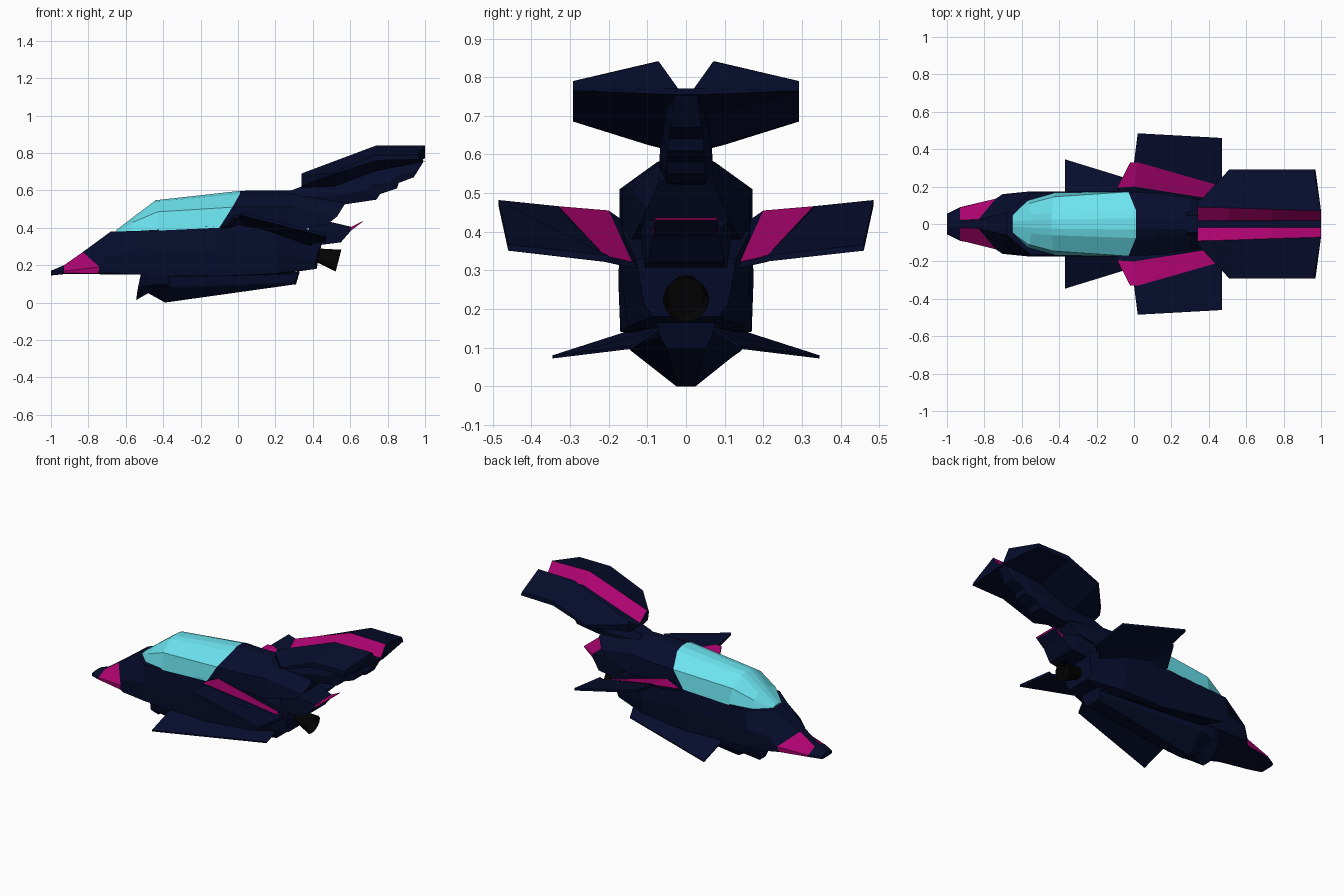
import bpy, bmesh, math
from mathutils import Matrix, Vector


def material(name, rgb):
    m = bpy.data.materials.new(name)
    m.diffuse_color = (*rgb, 1)
    return m


NAVY = material("navy", (0.002, 0.004, 0.026))
PINK = material("magenta", (0.42, 0.001, 0.16))
GLASS = material("glass", (0.15, 0.77, 0.86))
BLACK = material("black", (0.001, 0.001, 0.001))


def finish(name, bm, mats):
    bmesh.ops.recalc_face_normals(bm, faces=bm.faces)
    me = bpy.data.meshes.new(name)
    bm.to_mesh(me)
    bm.free()
    for m in mats:
        me.materials.append(m)
    ob = bpy.data.objects.new(name, me)
    bpy.context.collection.objects.link(ob)
    return ob


def loft(name, stations, mats=(NAVY,), accent=(), accent_cap=False):
    """Skin half sections (x, y, z) listed bottom to top, mirrored across y.
    accent holds (station, segment) pairs that take the second material."""
    bm = bmesh.new()
    n = len(stations[0])
    rings = []
    for half in stations:
        full = list(half) + [(x, -y, z) for x, y, z in reversed(half)]
        rings.append([bm.verts.new(p) for p in full])
    for i, (a, b) in enumerate(zip(rings, rings[1:])):
        for j in range(2 * n):
            k = (j + 1) % (2 * n)
            f = bm.faces.new((a[j], a[k], b[k], b[j]))
            seg = j if j < n else 2 * n - 2 - j
            f.material_index = int((i, seg) in accent)
    bm.faces.new(rings[0])
    bm.faces.new(rings[-1]).material_index = int(accent_cap)
    return finish(name, bm, mats)


def at(x, *yz):
    return [(x, y, z) for y, z in yz]


def panels(name, polys, drop, top=NAVY):
    """Mirrored thin plates: coloured top face, navy edges and underside."""
    bm = bmesh.new()
    for side in (1, -1):
        for poly in polys:
            up = [bm.verts.new((x, y * side, z)) for x, y, z in poly]
            lo = [bm.verts.new((x, y * side, z - drop)) for x, y, z in poly]
            bm.faces.new(up).material_index = 1
            bm.faces.new(lo[::-1])
            for i in range(len(up)):
                k = (i + 1) % len(up)
                bm.faces.new((up[i], lo[i], lo[k], up[k]))
    return finish(name, bm, (NAVY, top))


# Main hull with magenta nose flashes
loft("fuselage", [
    at(-1.0, (.04, .145), (.055, .15), (.05, .165), (.02, .17)),
    at(-.93, (.06, .152), (.09, .158), (.088, .168), (.02, .2)),
    [(-.75, .09, .152), (-.75, .125, .155), (-.74, .135, .19), (-.83, .025, .27)],
    [(-.71, .12, .15), (-.71, .155, .16), (-.70, .16, .25), (-.68, .06, .38)],
    at(-.55, (.13, .15), (.165, .15), (.175, .27), (.165, .382)),
    at(-.10, (.13, .14), (.17, .14), (.175, .28), (.17, .41)),
    at(.20, (.11, .15), (.15, .155), (.165, .26), (.165, .40)),
    [(.42, .07, .18), (.42, .085, .18), (.41, .11, .215), (.45, .13, .33)],
], (NAVY, PINK), accent={(1, 1), (1, 2)})

# Canopy, ending on the same ring where the rear deck begins
deck_ring = [(-.10, .172, .40), (-.03, .172, .51), (.01, .075, .58), (.01, .03, .597)]
loft("canopy", [
    at(-.65, (.05, .375), (.045, .38), (.03, .385), (.015, .388)),
    [(-.57, .125, .38), (-.56, .11, .43), (-.55, .05, .455), (-.55, .02, .465)],
    [(-.42, .168, .385), (-.43, .145, .485), (-.44, .06, .54), (-.44, .025, .547)],
    deck_ring,
], (GLASS,))
loft("rear_deck", [
    deck_ring,
    at(.12, (.165, .39), (.165, .51), (.075, .575), (.03, .6)),
    at(.30, (.14, .38), (.14, .51), (.07, .575), (.03, .6)),
    [(.48, .12, .42), (.53, .10, .46), (.57, .07, .525), (.55, .03, .55)],
])

# Stepped boom carrying the tail
loft("tail_boom", [
    at(.28, (.07, .5), (.07, .57), (.045, .598)),
    [(.57, .05, .525), (.5, .07, .57), (.42, .045, .65)],
    [(.74, .05, .55), (.68, .068, .6), (.6, .04, .69)],
    [(.76, .05, .58), (.72, .066, .63), (.7, .04, .74)],
    [(.85, .045, .61), (.82, .06, .65), (.8, .04, .765)],
    [(.86, .045, .64), (.85, .055, .68), (.85, .035, .765)],
    [(.94, .04, .67), (.94, .045, .7), (.94, .03, .765)],
    [(.99, .03, .75), (.99, .03, .76), (.99, .02, .768)],
])

# Tail plane with a magenta centre valley
loft("tail_plane", [
    at(.34, (.06, .615), (.10, .625), (.11, .675), (.09, .69), (.02, .635)),
    at(.51, (.06, .62), (.292, .685), (.292, .695), (.086, .754), (.02, .69)),
    at(.74, (.06, .705), (.292, .76), (.292, .79), (.078, .84), (.02, .77)),
    [(1.0, .05, .755), (.97, .292, .765), (.96, .292, .79), (1.0, .07, .84), (1.0, .02, .77)],
], (NAVY, PINK), accent={(0, 3), (1, 3), (2, 3)})

# Upper wings: navy outer plates, magenta inner plates, navy root fillets
panels("upper_wings", [
    [(.0, .33, .466), (.02, .485, .482), (.47, .46, .367), (.47, .2, .338), (.44, .21, .338)],
], .016)
panels("wing_flashes", [
    [(-.09, .195, .41), (-.02, .33, .466), (.02, .33, .466), (0, .2, .455)],
    [(0, .2, .455), (.02, .33, .466), (.44, .21, .338), (.38, .14, .322)],
], .016, PINK)
panels("wing_fillets", [
    [(-.09, .15, .41), (-.09, .195, .41), (0, .2, .455), (0, .15, .42)],
    [(0, .15, .42), (0, .2, .455), (.38, .14, .322), (.38, .11, .322)],
], .016)

# Lower wings
panels("lower_wings", [
    [(-.37, .15, .143), (-.37, .346, .08), (.30, .14, .105), (.32, .07, .155)],
], .008)

# Belly keel with notched front
loft("belly_keel", [
    [(-.545, .03, .013), (-.535, .12, .08), (-.52, .15, .15)],
    [(-.48, .03, .05), (-.48, .14, .09), (-.48, .16, .15)],
    [(-.39, .025, 0), (-.38, .15, .10), (-.37, .165, .15)],
    [(.31, .05, .098), (.315, .068, .13), (.33, .075, .165)],
])

# Rear exhaust duct with an upturned magenta lip
loft("rear_duct", [
    at(.38, (.11, .30), (.12, .43)),
    [(.55, .10, .322), (.5, .11, .43)],
    [(.605, .085, .385), (.605, .085, .405)],
    [(.665, .08, .43), (.67, .08, .437)],
], (NAVY, PINK), accent={(2, 0), (2, 1), (2, 2), (2, 3)}, accent_cap=True)

# Thruster nozzle, tilted back and down with a recessed mouth
bm = bmesh.new()
axis = Vector((.97, 0, -.25)).normalized()
place = Matrix.Translation((.465, 0, .243)) @ axis.to_track_quat('Z', 'Y').to_matrix().to_4x4()
bmesh.ops.create_cone(bm, cap_ends=True, segments=12, radius1=.03, radius2=.06,
                      depth=.15, matrix=place)
bm.normal_update()
mouth = max(bm.faces, key=lambda f: f.calc_center_median().x)
bmesh.ops.inset_region(bm, faces=[mouth], thickness=.012, depth=0)
bmesh.ops.translate(bm, verts=mouth.verts, vec=axis * -.05)
finish("thruster", bm, (BLACK,))
